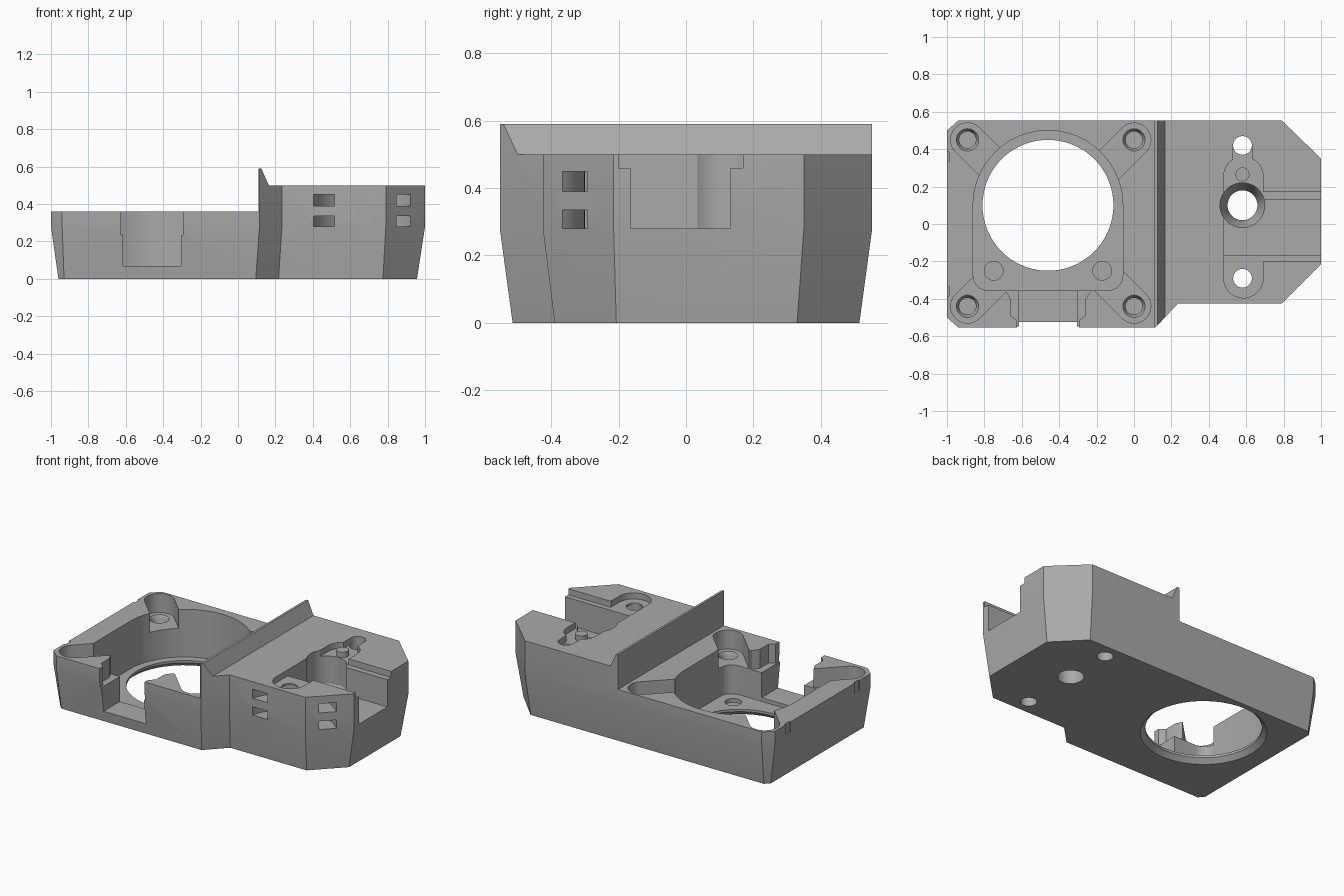
import bpy, bmesh
from math import cos, sin, pi, radians, atan2

if "Cube" in bpy.data.objects:
    bpy.data.objects.remove(bpy.data.objects["Cube"], do_unlink=True)

grey = bpy.data.materials.new("plain grey")
grey.use_nodes = True
colour = (0.40, 0.40, 0.40, 1)
grey.diffuse_color = colour
grey.node_tree.nodes["Principled BSDF"].inputs["Base Color"].default_value = colour


def loft(name, rings):
    """Closed solid through rings of equal point count."""
    bm = bmesh.new()
    loops = [[bm.verts.new(p) for p in ring] for ring in rings]
    n = len(loops[0])
    for a, b in zip(loops, loops[1:]):
        for i in range(n):
            j = (i + 1) % n
            bm.faces.new((a[i], a[j], b[j], b[i]))
    bm.faces.new(loops[0][::-1])
    bm.faces.new(loops[-1])
    bmesh.ops.recalc_face_normals(bm, faces=bm.faces)
    mesh = bpy.data.meshes.new(name)
    bm.to_mesh(mesh)
    bm.free()
    ob = bpy.data.objects.new(name, mesh)
    bpy.context.scene.collection.objects.link(ob)
    mesh.materials.append(grey)
    return ob


def prism(name, pts, z0, z1):
    return loft(name, [[(x, y, z) for x, y in pts] for z in (z0, z1)])


def rect(x0, x1, y0, y1):
    return [(x0, y0), (x1, y0), (x1, y1), (x0, y1)]


def arc(c, r, a0, a1, n=24):
    return [(c[0] + r * cos(radians(a0 + (a1 - a0) * i / n)),
             c[1] + r * sin(radians(a0 + (a1 - a0) * i / n))) for i in range(n + 1)]


def circle(c, r, n=48):
    return arc(c, r, 0, 360, n)[:-1]


def slot(p, q, r):
    a = atan2(q[1] - p[1], q[0] - p[0]) * 180 / pi
    return arc(q, r, a - 90, a + 90) + arc(p, r, a + 90, a + 270)


def cone(name, c, r0, r1, z0, z1):
    return loft(name, [[(x, y, z) for x, y in circle(c, r)] for r, z in ((r0, z0), (r1, z1))])


# Main shell with tapered lower skirt
top = [(-1, -.5), (-.94, -.553), (.115, -.553), (.235, -.425), (.79, -.425),
       (1, -.215), (1, .35), (.79, .553), (-.94, .553), (-1, .5)]
low = [(-.96, -.485), (-.93, -.515), (.095, -.515), (.217, -.39), (.775, -.39),
       (.957, -.207), (.957, .33), (.775, .515), (-.93, .515), (-.96, .485)]
body = loft("housing_body", [[(x, y, z) for x, y in ring]
                             for ring, z in ((low, 0), (top, .28), (top, .59))])


def cut(tool):
    mod = body.modifiers.new("cut", "BOOLEAN")
    mod.operation, mod.solver, mod.object = "DIFFERENCE", "EXACT", tool
    bpy.context.view_layer.objects.active = body
    bpy.ops.object.modifier_apply(modifier=mod.name)
    bpy.data.objects.remove(tool, do_unlink=True)


# Lower left deck, and right deck leaving a sloped ridge
cut(prism("left_deck", rect(-2, .11, -1, 1), .36, 1))
wedge = [(.165, .5), (2, .5), (2, 1), (.125, 1), (.125, .59)]
cut(loft("right_deck", [[(x, y, z) for x, z in wedge] for y in (-1, 1)]))

# Fan cavity: round at the back, square with rounded corners at the front
fan = (-.46, .1)
cavity = (arc(fan, .4, 0, 180, 48) + arc((-.78, -.275), .08, 180, 270, 8)
          + arc((-.14, -.275), .08, 270, 360, 8))
cut(prism("fan_cavity", cavity, .045, 1))
cut(prism("fan_hole", circle(fan, .35, 72), -.1, .2))
cut(cone("fan_hole_flare", fan, .39, .35, -.01, .03))
for x in (-.75, -.17):
    cut(prism("floor_dimple", circle((x, -.25), .05), .02, .2))

# Corner screw recesses and blind holes
for x, sx in ((-.89, 1), (0, -1)):
    for y, sy in ((.45, -1), (-.44, 1)):
        cut(prism("screw_recess", slot((x, y), (x + sx * .2, y + sy * .2), .09), .235, 1))
        cut(cone("screw_lead_in", (x, y), .045, .06, .21, .236))
        cut(prism("screw_hole", circle((x, y), .045), .07, .23))

# Front cable opening, wider in its upper part
cut(prism("cable_opening", rect(-.615, -.305, -1, -.3), .07, 1))
wide = [(-.625, -1), (-.295, -1), (-.295, -.515), (-.26, -.49), (-.26, -.4),
        (-.22, -.345), (-.69, -.345), (-.66, -.4), (-.66, -.49), (-.625, -.515)]
cut(prism("cable_opening_top", wide, .235, 1))

# Small nicks on the left wall
for y in (-.36, .36):
    cut(prism("side_nick", rect(-1.1, -.99, y - .025, y + .025), .29, .36 + .1))

# Right deck: shallow slot, side channel and bores
cut(prism("shallow_slot", slot((.585, -.29), (.585, .255), .105), .46, 1))
cut(prism("slot_neck", slot((.58, .3), (.58, .42), .05), .46, 1))
cut(prism("channel_top", rect(.6, 2, -.2, .17), .46, 1))
cut(prism("channel", rect(.48, 2, -.165, .132), .28, 1))
cut(prism("bore_clearance", circle((.58, .1), .12), .28, 1))
cut(cone("bore_cone", (.58, .1), .08, .12, .2, .281))
cut(prism("bore", circle((.58, .1), .08), -.1, .4))
for y in (.42, -.29):
    cut(prism("screw_bore", circle((.58, y), .05), -.1, 1))

# Curved strap tunnels from the front face to the corner face
centre = (.70, -.50)
ring = arc(centre, .305, -30, 210, 40) + arc(centre, .2, 210, -30, 40)
for z0, z1 in ((.28, .335), (.39, .45)):
    cut(prism("strap_tunnel", ring, z0, z1))

# Locating peg on the rear shelf
peg = prism("locating_peg", circle((.58, .265), .037), .45, .495)

for ob in (body, peg):
    bpy.ops.object.select_all(action="DESELECT")
    ob.select_set(True)
    bpy.context.view_layer.objects.active = ob
    bpy.ops.object.shade_smooth_by_angle(angle=radians(30))
